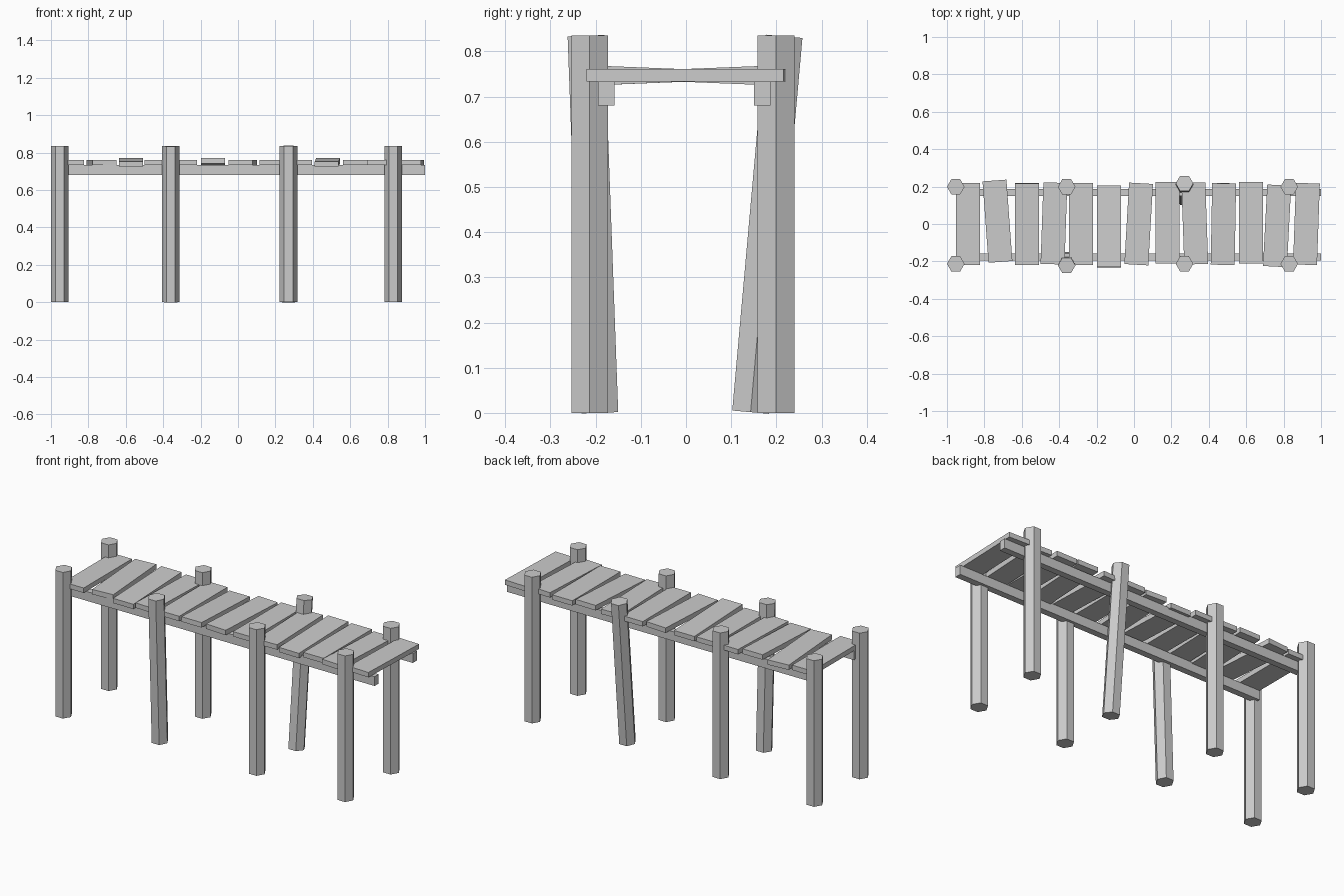
import bpy
from math import radians

if "Cube" in bpy.data.objects:
    bpy.data.objects.remove(bpy.data.objects["Cube"])

POST_H = 0.835


def post(name, x, y, lean=0.0):
    """Hexagonal post with corners along x, leaning about its middle."""
    bpy.ops.mesh.primitive_cylinder_add(vertices=6, radius=0.047, depth=POST_H)
    o = bpy.context.object
    for v in o.data.vertices:          # turn the corners onto the x axis
        v.co.x, v.co.y = v.co.y, -v.co.x
    o.data.flip_normals() if o.data.polygons[0].normal.dot(o.data.polygons[0].center) < 0 else None
    o.location = (x, y, POST_H / 2)
    o.rotation_euler = (radians(lean), 0, 0)
    o.name = name


def box(name, size, loc, roll=0.0, yaw=0.0):
    bpy.ops.mesh.primitive_cube_add(size=1)
    o = bpy.context.object
    for v in o.data.vertices:
        v.co = [c * s for c, s in zip(v.co, size)]
    o.location = loc
    o.rotation_euler = (radians(roll), 0, radians(yaw))
    o.name = name


# Posts: two of them lean outwards at the top
for i, x in enumerate((-0.953, -0.36, 0.27, 0.83), 1):
    if i == 2:
        post("front_post_2", x, -0.206, 2.1)
    else:
        post(f"front_post_{i}", x, -0.213)
    if i == 3:
        post("back_post_3", x, 0.18, -5.1)
    else:
        post(f"back_post_{i}", x, 0.199)

# Long beams under the deck
for name, y in (("front_beam", -0.1765), ("back_beam", 0.1685)):
    box(name, (1.95, 0.037, 0.053), (0.025, y, 0.7065))

# Deck planks: x, y, yaw, roll
planks = [
    (-0.887, 0, 0, 0), (-0.73, 0.015, 4.2, 0), (-0.573, 0, 0, 2.3),
    (-0.428, 0.003, -2, 0), (-0.283, 0, 0, 0), (-0.133, -0.013, 0, -2.3),
    (0.025, 0, -3.3, 0), (0.18, 0.007, 0, 0), (0.325, 0.003, 2, 0),
    (0.478, 0, -1, 2.3), (0.625, 0.007, 0, 0), (0.765, -0.01, -3, 0),
    (0.922, 0, -2, 0),
]
for i, (x, y, yaw, roll) in enumerate(planks, 1):
    box(f"plank_{i}", (0.128, 0.436, 0.028), (x, y, 0.747), roll, yaw)
